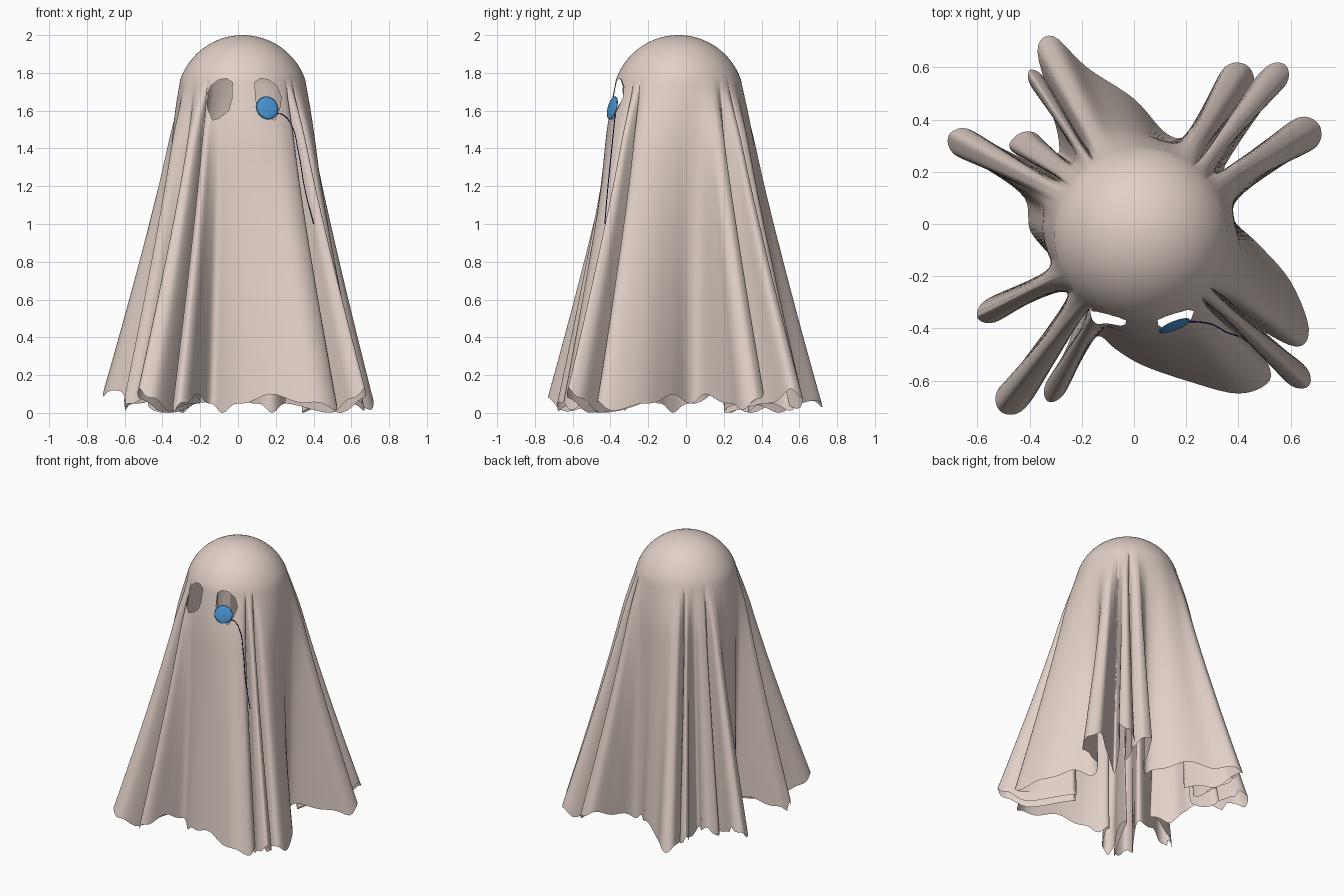
import bpy, bmesh, math
from mathutils import Vector

if "Cube" in bpy.data.objects:
    bpy.data.objects.remove(bpy.data.objects["Cube"])

CX, CY, RAD, ZC = 0.025, -0.04, 0.35, 1.65     # head dome centre and radius


def material(name, rgb):
    m = bpy.data.materials.new(name)
    m.diffuse_color = (*rgb, 1)
    m.use_nodes = True
    m.node_tree.nodes["Principled BSDF"].inputs["Base Color"].default_value = m.diffuse_color
    return m


CLOTH = material("pale cloth", (0.75, 0.63, 0.57))
GLASS = material("blue glass", (0.07, 0.31, 0.68))
CORD = material("navy cord", (0.0, 0.0, 0.25))

# Hem seen from above, counter-clockwise. Pairs are plain points (panels, valleys),
# triples are narrow folds: tip x, tip y, half width.
HEM = [
    (0.38, 0.02), (0.40, 0.10), (0.71, 0.38, 0.065), (0.34, 0.20),
    (0.58, 0.61, 0.05), (0.30, 0.26), (0.43, 0.61, 0.065), (0.20, 0.34),
    (0.12, 0.35), (0.0, 0.48), (-0.18, 0.60), (-0.31, 0.72), (-0.37, 0.66),
    (-0.30, 0.44), (-0.20, 0.28), (-0.40, 0.59, 0.03), (-0.29, 0.27),
    (-0.38, 0.35), (-0.45, 0.34), (-0.47, 0.28), (-0.32, 0.20), (-0.71, 0.34, 0.055),
    (-0.42, 0.10), (-0.40, -0.02), (-0.34, -0.10), (-0.28, -0.17),
    (-0.60, -0.36, 0.045), (-0.24, -0.25), (-0.51, -0.72, 0.06), (-0.20, -0.31),
    (-0.33, -0.68, 0.04), (-0.14, -0.43), (-0.07, -0.48), (0.03, -0.54),
    (0.2, -0.60), (0.4, -0.65), (0.52, -0.60), (0.49, -0.50), (0.36, -0.40),
    (0.25, -0.31), (0.67, -0.62, 0.045), (0.30, -0.24), (0.45, -0.38),
    (0.62, -0.47), (0.67, -0.40), (0.60, -0.22), (0.48, -0.08),
]


def hem_points():
    pts = []
    for e in HEM:
        p = Vector(e[:2])
        if len(e) == 2:
            pts.append(p)
            continue
        d = (p - Vector((CX, CY))).normalized()
        n = Vector((-d.y, d.x)) * e[2]
        pts += [p - d * 0.2 - n * 0.9, p - d * 0.05 - n, p, p - d * 0.05 + n, p - d * 0.2 + n * 0.9]
    return pts


def smooth_loop(pts, steps):
    # closed Catmull-Rom curve
    out, n = [], len(pts)
    for i in range(n):
        a, b, c, d = (pts[(i + k) % n] for k in (-1, 0, 1, 2))
        for s in range(steps):
            t = s / steps
            out.append(0.5 * (2 * b + (c - a) * t + (2 * a - 5 * b + 4 * c - d) * t * t
                              + (3 * b - a - 3 * c + d) * t ** 3))
    return out


def dome_angles(loop):
    # evenly growing angle on the dome for each hem sample
    ang = [math.atan2(loop[0].y - CY, loop[0].x - CX)]
    for p in loop[1:]:
        a = math.atan2(p.y - CY, p.x - CX)
        ang.append(ang[-1] + (a - ang[-1] + math.pi) % (2 * math.pi) - math.pi)
    ang.sort()
    n, w = len(ang), 10
    full = lambda i: ang[i % n] + 2 * math.pi * (i // n)
    return [sum(full(i + k) for k in range(-w, w + 1)) / (2 * w + 1) for i in range(n)]


def hem_height(p, i):
    # folds that reach far out hang a little higher, with a gentle ripple
    r = math.hypot(p.x - CX, p.y - CY)
    k = min(max((r - 0.68) / 0.15, 0), 1)
    side = 0.06 if p.x < -0.6 else 0
    return 0.07 + 0.03 * k + side + 0.05 * math.sin(i * 0.31) ** 3


# Draped sheet: dome on top, then straight folds running out to the hem
loop = smooth_loop(hem_points(), 5)
angles = dome_angles(loop)
heights = [hem_height(p, i) for i, p in enumerate(loop)]
low = min(heights)
n, DOME, SKIRT, END = len(loop), 16, 44, math.radians(71)
bm = bmesh.new()
apex = bm.verts.new((CX, CY, ZC + RAD))
rows = []
for j in range(1, DOME + SKIRT + 1):
    phi = END * min(j / DOME, 1)
    k = max(j - DOME, 0) / SKIRT
    # the shoulders widen a little before the folds take over
    r = RAD * math.sin(phi) + 0.035 * math.sin(min(k / 0.22, 1) * math.pi / 2)
    z = ZC + RAD * math.cos(phi)
    row = []
    for p, a, h in zip(loop, angles, heights):
        top = Vector((CX + r * math.cos(a), CY + r * math.sin(a)))
        q = top.lerp(p, k ** 1.15)
        row.append(bm.verts.new((q.x, q.y, z + (h - low - z) * k)))
    rows.append(row)
for i in range(n):
    m = (i + 1) % n
    bm.faces.new((apex, rows[0][i], rows[0][m]))
    for u, l in zip(rows, rows[1:]):
        bm.faces.new((u[i], l[i], l[m], u[m]))

# Eye holes: slice the sheet along each outline, then remove the inside
EYE = [(-0.03, 1.75), (-0.06, 1.77), (-0.10, 1.765), (-0.145, 1.73), (-0.17, 1.67),
       (-0.16, 1.61), (-0.135, 1.55), (-0.10, 1.56), (-0.05, 1.60), (-0.033, 1.66)]
for flip in (False, True):
    eye = [Vector((0.06 - x if flip else x, 0, z)) for x, z in EYE]
    mid = sum(eye, Vector()) / len(eye)
    planes = []
    for a, b in zip(eye, eye[1:] + eye[:1]):
        nrm = Vector(((b - a).z, 0, -(b - a).x)).normalized()
        planes.append((a, nrm if nrm.dot(mid - a) < 0 else -nrm))

    def near():
        out = []
        for f in bm.faces:
            c = f.calc_center_median()
            if c.y < -0.1 and abs(c.x - mid.x) < 0.11 and abs(c.z - mid.z) < 0.16:
                out.append(f)
        return out

    for co, no in planes:
        fs = near()
        geom = set(fs)
        for f in fs:
            geom.update(f.edges)
            geom.update(f.verts)
        bmesh.ops.bisect_plane(bm, geom=list(geom), dist=1e-5, plane_co=co, plane_no=no)
    inside = [f for f in near()
              if all((f.calc_center_median() - co).dot(no) < 0 for co, no in planes)]
    bmesh.ops.delete(bm, geom=inside, context='FACES')
for f in bm.faces:
    f.smooth = True
mesh = bpy.data.meshes.new("draped_sheet")
bm.to_mesh(mesh)
bm.free()
sheet = bpy.data.objects.new("draped_sheet", mesh)
bpy.context.collection.objects.link(sheet)
mesh.materials.append(CLOTH)

# Eyeglass lens with a thin rim
LENS = Vector((0.155, -0.39, 1.615))
tilt = Vector((0.36, -0.9, 0.25)).to_track_quat('Z', 'Y').to_euler()
bpy.ops.mesh.primitive_uv_sphere_add(segments=40, ring_count=20, radius=1, location=LENS, rotation=tilt)
lens = bpy.context.object
lens.name = "eyeglass_lens"
lens.scale = (0.06, 0.06, 0.01)
bpy.ops.mesh.primitive_torus_add(major_radius=0.06, minor_radius=0.003, major_segments=40,
                                 minor_segments=8, location=LENS, rotation=tilt)
rim = bpy.context.object
rim.name = "eyeglass_rim"
for o in (lens, rim):
    o.data.materials.append(GLASS)
    o.data.polygons.foreach_set("use_smooth", [True] * len(o.data.polygons))

# Cord hanging from the rim over the cloth
cu = bpy.data.curves.new("eyeglass_cord", 'CURVE')
cu.dimensions = '3D'
cu.bevel_depth = 0.0025
cu.bevel_resolution = 1
path = [(0.205, -0.375, 1.585), (0.235, -0.375, 1.58), (0.28, -0.38, 1.53),
        (0.32, -0.395, 1.38), (0.355, -0.415, 1.18), (0.40, -0.43, 1.0)]
sp = cu.splines.new('BEZIER')
sp.bezier_points.add(len(path) - 1)
for bp, co in zip(sp.bezier_points, path):
    bp.co = co
    bp.handle_left_type = bp.handle_right_type = 'AUTO'
cu.materials.append(CORD)
cord = bpy.data.objects.new("eyeglass_cord", cu)
bpy.context.collection.objects.link(cord)
